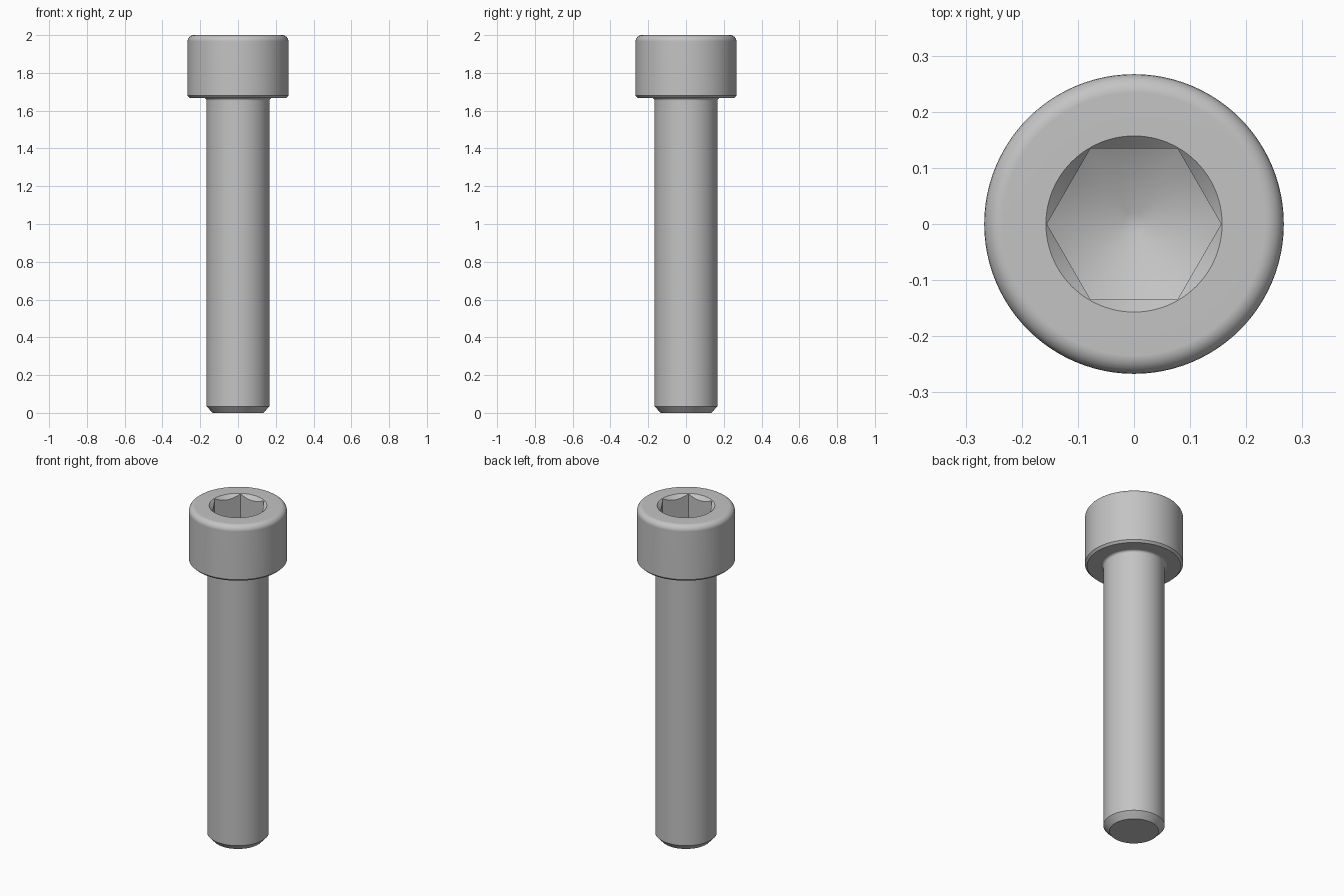
import bpy
import bmesh
from math import sin, cos, tan, pi, radians

default = bpy.data.objects.get("Cube")
if default:
    bpy.data.objects.remove(default, do_unlink=True)

SEGMENTS = 96
HEIGHT = 2.0
HEAD_BASE = 1.667
HEAD_R = 0.267
SHAFT_R = 0.167
RIM_R = 0.157          # countersunk mouth of the socket
HEX_APOTHEM = 0.1345   # half the width across flats

steel = bpy.data.materials.new("steel grey")
steel.use_nodes = True
steel.diffuse_color = (0.55, 0.55, 0.55, 1)
steel.node_tree.nodes["Principled BSDF"].inputs["Base Color"].default_value = (0.55, 0.55, 0.55, 1)


def lathe(name, rings, cap_start=False, cap_end=False):
    """Skin rings, each a function giving (radius, z) at an angle."""
    bm = bmesh.new()
    loops = []
    for ring in rings:
        loop = []
        for i in range(SEGMENTS):
            a = 2 * pi * i / SEGMENTS
            r, z = ring(a)
            loop.append(bm.verts.new((r * cos(a), r * sin(a), z)))
        loops.append(loop)
    for low, high in zip(loops, loops[1:]):
        for i in range(SEGMENTS):
            j = (i + 1) % SEGMENTS
            bm.faces.new((low[i], low[j], high[j], high[i]))
    if cap_start:
        bm.faces.new(loops[0][::-1])
    if cap_end:
        bm.faces.new(loops[-1])
    mesh = bpy.data.meshes.new(name)
    bm.to_mesh(mesh)
    bm.free()
    mesh.materials.append(steel)
    obj = bpy.data.objects.new(name, mesh)
    bpy.context.collection.objects.link(obj)
    bpy.ops.object.select_all(action='DESELECT')
    obj.select_set(True)
    bpy.context.view_layer.objects.active = obj
    bpy.ops.object.shade_smooth_by_angle(angle=radians(35))
    weighted = obj.modifiers.new("weighted normals", 'WEIGHTED_NORMAL')
    weighted.keep_sharp = True
    return obj


def circle(r, z):
    return lambda a: (r, z)


def arc(cr, cz, radius, start, end, steps=6):
    """Circular rings along a fillet centred at (cr, cz)."""
    angles = [radians(start + (end - start) * i / steps) for i in range(steps + 1)]
    return [circle(cr + radius * cos(t), cz + radius * sin(t)) for t in angles]


# Shaft with chamfered tip and a small fillet under the head
neck = 0.014
lathe("shaft",
      [circle(0.134, 0), circle(SHAFT_R, 0.035)]
      + arc(SHAFT_R + neck, HEAD_BASE - neck, neck, 180, 90),
      cap_start=True)

# Cylindrical head: chamfered lower edge, rounded upper edge
chamfer, fillet = 0.012, 0.033
lathe("head",
      [circle(SHAFT_R + neck, HEAD_BASE),
       circle(HEAD_R - chamfer, HEAD_BASE),
       circle(HEAD_R, HEAD_BASE + chamfer)]
      + arc(HEAD_R - fillet, HEIGHT - fillet, fillet, 0, 90)
      + [circle(RIM_R, HEIGHT)])


# Hexagonal socket: countersunk mouth, six walls, conical drilled floor
def hex_radius(a):
    return HEX_APOTHEM / cos(a % (pi / 3) - pi / 6)


def mouth(a):
    r = hex_radius(a)
    return r, HEIGHT - (RIM_R - r)


FLOOR_TIP = HEIGHT - 0.255


def floor_edge(a):
    r = hex_radius(a)
    return r, FLOOR_TIP + r * tan(radians(30))


lathe("hex_socket",
      [circle(RIM_R, HEIGHT), mouth, floor_edge,
       circle(0.022, FLOOR_TIP + 0.022 * tan(radians(30)))],
      cap_end=True)
